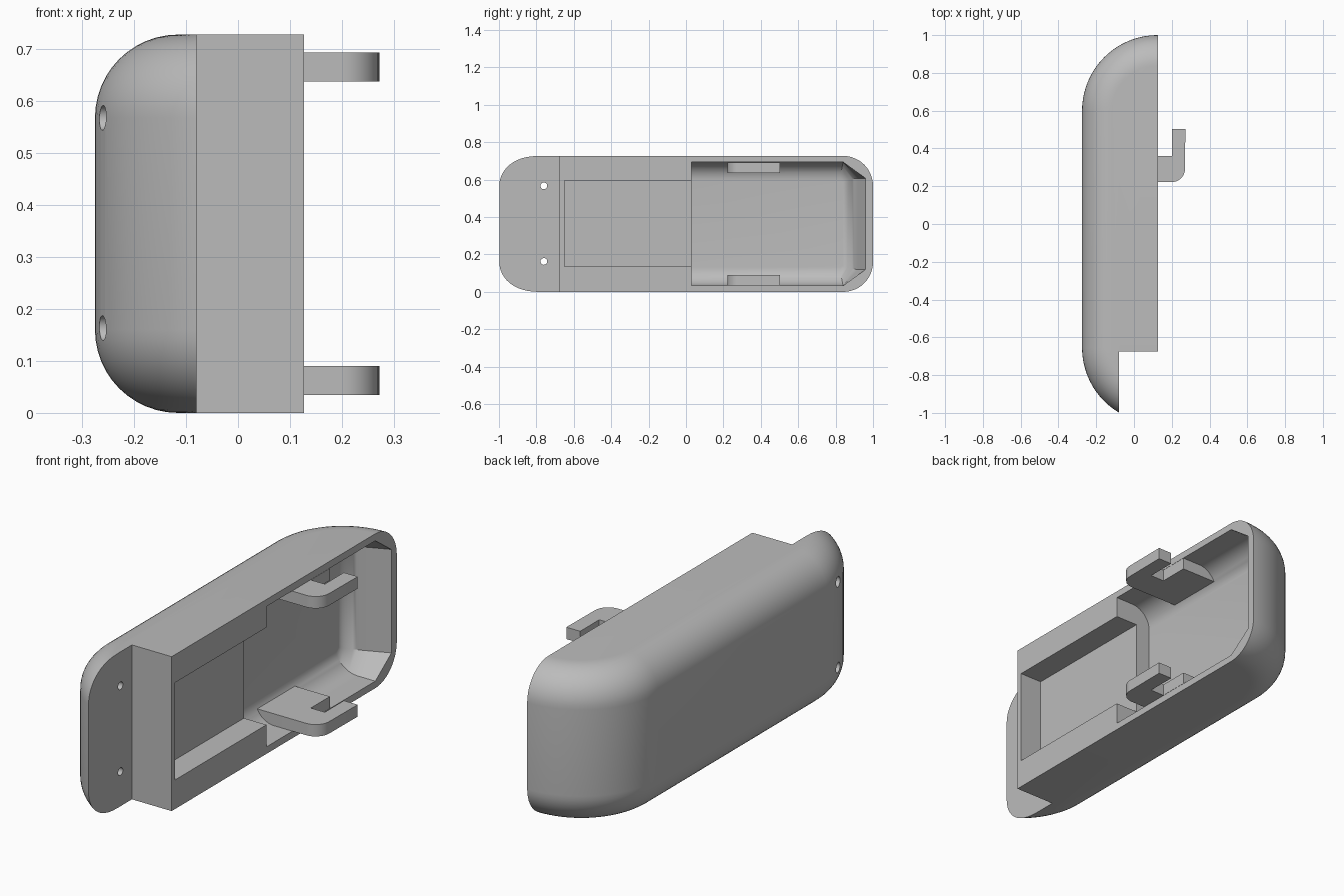
import bpy, bmesh
from math import sin, cos, pi, radians

if "Cube" in bpy.data.objects:
    bpy.data.objects.remove(bpy.data.objects["Cube"], do_unlink=True)

H = 0.727          # overall height
FACE = 0.127       # open front plane of the shell
BACK = -0.275
FLOOR = -0.065     # bottom of the main cavity

grey = bpy.data.materials.new("plain grey")
grey.use_nodes = True
grey.diffuse_color = (0.5, 0.5, 0.5, 1)
grey.node_tree.nodes["Principled BSDF"].inputs["Base Color"].default_value = (0.5, 0.5, 0.5, 1)


def loft(name, rings):
    """Closed solid through a list of equal-length rings of points."""
    bm = bmesh.new()
    loops = [[bm.verts.new(p) for p in ring] for ring in rings]
    n = len(loops[0])
    for a, b in zip(loops, loops[1:]):
        for i in range(n):
            j = (i + 1) % n
            bm.faces.new((a[i], a[j], b[j], b[i]))
    bm.faces.new(loops[0])
    bm.faces.new(loops[-1])
    bmesh.ops.recalc_face_normals(bm, faces=bm.faces)
    mesh = bpy.data.meshes.new(name)
    bm.to_mesh(mesh)
    bm.free()
    mesh.materials.append(grey)
    ob = bpy.data.objects.new(name, mesh)
    bpy.context.collection.objects.link(ob)
    return ob


def box(name, x, y, z):
    return loft(name, [[(x[0], y[0], h), (x[1], y[0], h), (x[1], y[1], h), (x[0], y[1], h)] for h in z])


def activate(ob):
    bpy.ops.object.select_all(action='DESELECT')
    ob.select_set(True)
    bpy.context.view_layer.objects.active = ob


def cut(target, cutter):
    mod = target.modifiers.new("cut", 'BOOLEAN')
    mod.operation = 'DIFFERENCE'
    mod.solver = 'EXACT'
    mod.object = cutter
    activate(target)
    bpy.ops.object.modifier_apply(modifier=mod.name)
    bpy.data.objects.remove(cutter, do_unlink=True)


def smooth(ob):
    activate(ob)
    bpy.ops.object.shade_smooth_by_angle(angle=radians(30))


# Shell: round-ended outline, filleted along its upper and lower rims
def outline(inset, z, end_radius=0.4, steps=20):
    r = end_radius - inset
    cx = BACK + end_radius
    arc = [i * pi / 2 / steps for i in range(steps + 1)]
    far = [(cx - r * sin(a), 0.6 + r * cos(a), z) for a in arc]
    near = [(cx - r * cos(a), -0.655 - r * sin(a), z) for a in arc]
    return [(FACE, 0.6 + r, z)] + far + near + [(FACE, -0.655 - r, z)]


FILLET = 0.16
STEPS = 12
lower = []
for i in range(STEPS + 1):
    a = i * pi / 2 / STEPS
    lower.append((FILLET * (1 - sin(a)), FILLET * (1 - cos(a))))
rims = lower + [(d, H - z) for d, z in reversed(lower)]
shell = loft("shell", [outline(d, z) for d, z in rims])

# Step that leaves the thin mounting flange
cut(shell, box("flange_cutter", (-0.08, 0.3), (-1.3, -0.675), (-0.2, 1)))


# Main cavity: tapered far end, clipped corners and rounded floor edges
def cavity_ring(x, inset):
    end = 0.96 - 0.42 * max(0, FACE - x) - 0.4 * inset
    corner = 0.84 - 0.2 * inset
    side = 0.033 + inset
    end_z = 0.12 + 0.2 * inset
    half = [(0.03, side), (corner, side), (end, end_z)]
    pts = half + [(y, H - z) for y, z in reversed(half)]
    return [(x, y, z) for y, z in pts]


R = 0.1
rings = [cavity_ring(FACE + 0.02, 0), cavity_ring(FACE, 0)]
for i in range(11):
    a = i * pi / 20
    rings.append(cavity_ring(FLOOR + R * (1 - sin(a)), R * (1 - cos(a))))
cut(shell, loft("cavity_cutter", rings))

# Shallow recess beside the cavity
cut(shell, box("recess_cutter", (0.01, 0.2), (-0.65, 0.05), (0.137, 0.595)))

# Tapered screw holes through the flange
for z in (0.163, 0.567):
    def circle(x, r):
        return [(x, -0.76 + r * cos(k * pi / 12), z + r * sin(k * pi / 12)) for k in range(24)]
    cut(shell, loft("screw_cutter", [circle(-0.3, 0.025), circle(-0.2, 0.022), circle(-0.05, 0.017)]))
smooth(shell)

# Hooked clips rising from the cavity floor
bend = [(0.2 + 0.07 * sin(i * pi / 20), 0.292 - 0.07 * cos(i * pi / 20)) for i in range(11)]
hook = [(FLOOR - 0.02, 0.222)] + bend + [(0.272, 0.502), (0.2, 0.502), (0.2, 0.36),
                                         (FACE, 0.36), (FACE, 0.502), (FLOOR - 0.02, 0.502)]
for name, z0, z1 in (("lower_clip", 0.034, 0.09), ("upper_clip", H - 0.09, H - 0.034)):
    smooth(loft(name, [[(x, y, z) for x, y in hook] for z in (z0, z1)]))
